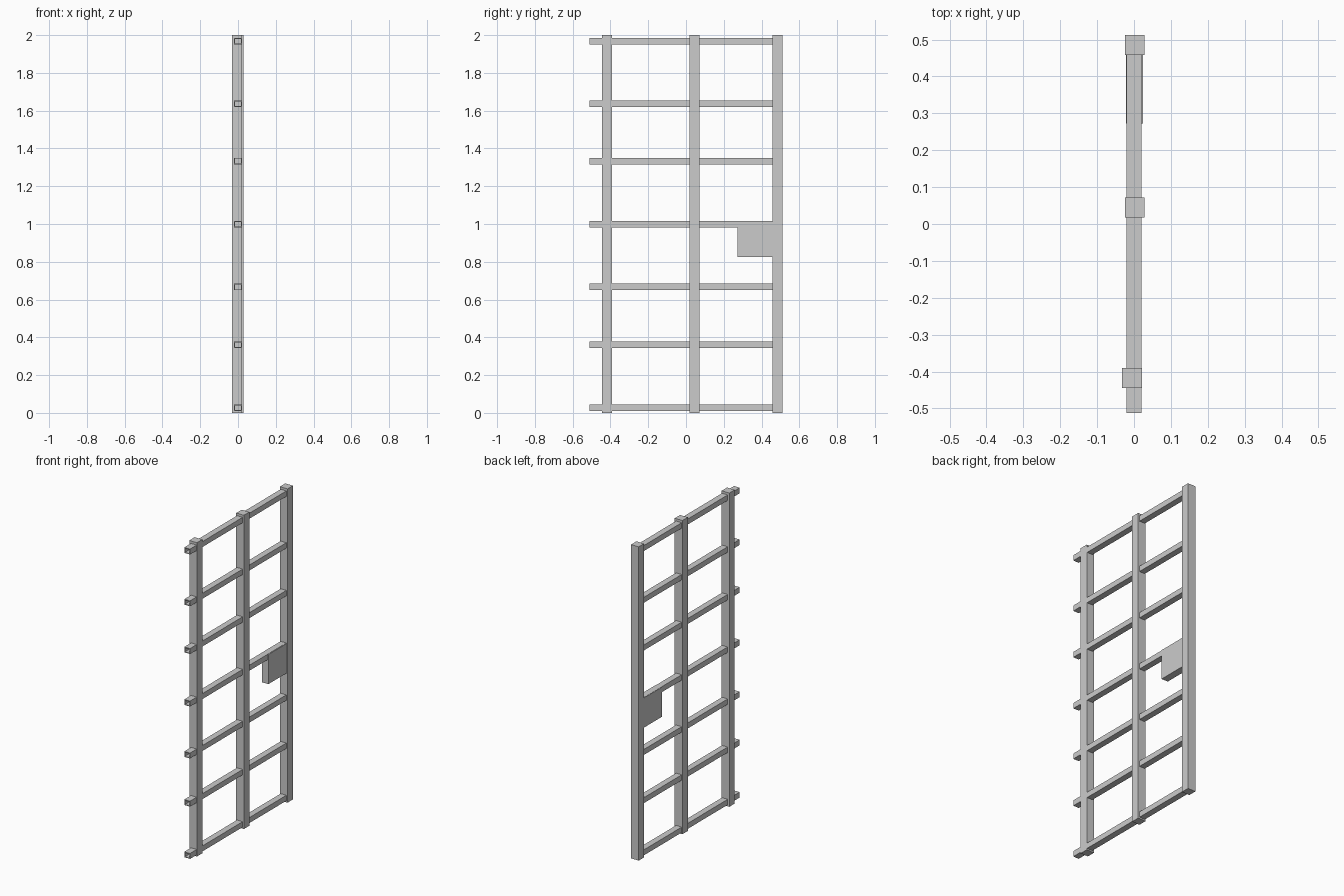
import bpy, bmesh

if "Cube" in bpy.data.objects:
    bpy.data.objects.remove(bpy.data.objects["Cube"])


def box(name, lo, hi):
    """Axis-aligned box between two corners."""
    bm = bmesh.new()
    bmesh.ops.create_cube(bm, size=1)
    for v in bm.verts:
        v.co = [(a + b) / 2 + c * (b - a) for a, b, c in zip(lo, hi, v.co)]
    return finish(name, bm)


def tube(name, y0, y1, z, w, h, wall):
    """Rectangular hollow rail running along y, open at both ends."""
    bm = bmesh.new()
    rings = []
    for y in (y0, y1):
        for inset in (0, wall):
            a, b = w / 2 - inset, h / 2 - inset
            rings.append([bm.verts.new((sx * a, y, z + sz * b))
                          for sx, sz in ((-1, -1), (1, -1), (1, 1), (-1, 1))])
    out0, in0, out1, in1 = rings
    for p, q in ((out0, out1), (out1, in1), (in1, in0), (in0, out0)):
        for i in range(4):
            j = (i + 1) % 4
            bm.faces.new((p[i], p[j], q[j], q[i]))
    bmesh.ops.recalc_face_normals(bm, faces=bm.faces)
    return finish(name, bm)


def finish(name, bm):
    mesh = bpy.data.meshes.new(name)
    bm.to_mesh(mesh)
    bm.free()
    obj = bpy.data.objects.new(name, mesh)
    bpy.context.collection.objects.link(obj)
    return obj


# Upright posts: (name, x start, y start)
POST = 0.054
for name, x, y in (("outer_post", -0.032, -0.445),
                   ("middle_post", -0.025, 0.018),
                   ("lock_post", -0.025, 0.458)):
    box(name, (x, y, 0), (x + POST, y + POST, 2))

# Horizontal hollow rails
for i, z in enumerate((0.027, 0.36, 0.667, 0.998, 1.333, 1.637, 1.967)):
    tube(f"rail_{i + 1}", -0.512, 0.46, z, 0.04, 0.035, 0.005)

# Lock box beside the end post
box("lock_box", (-0.022, 0.272, 0.825), (0.024, 0.46, 1.014))
